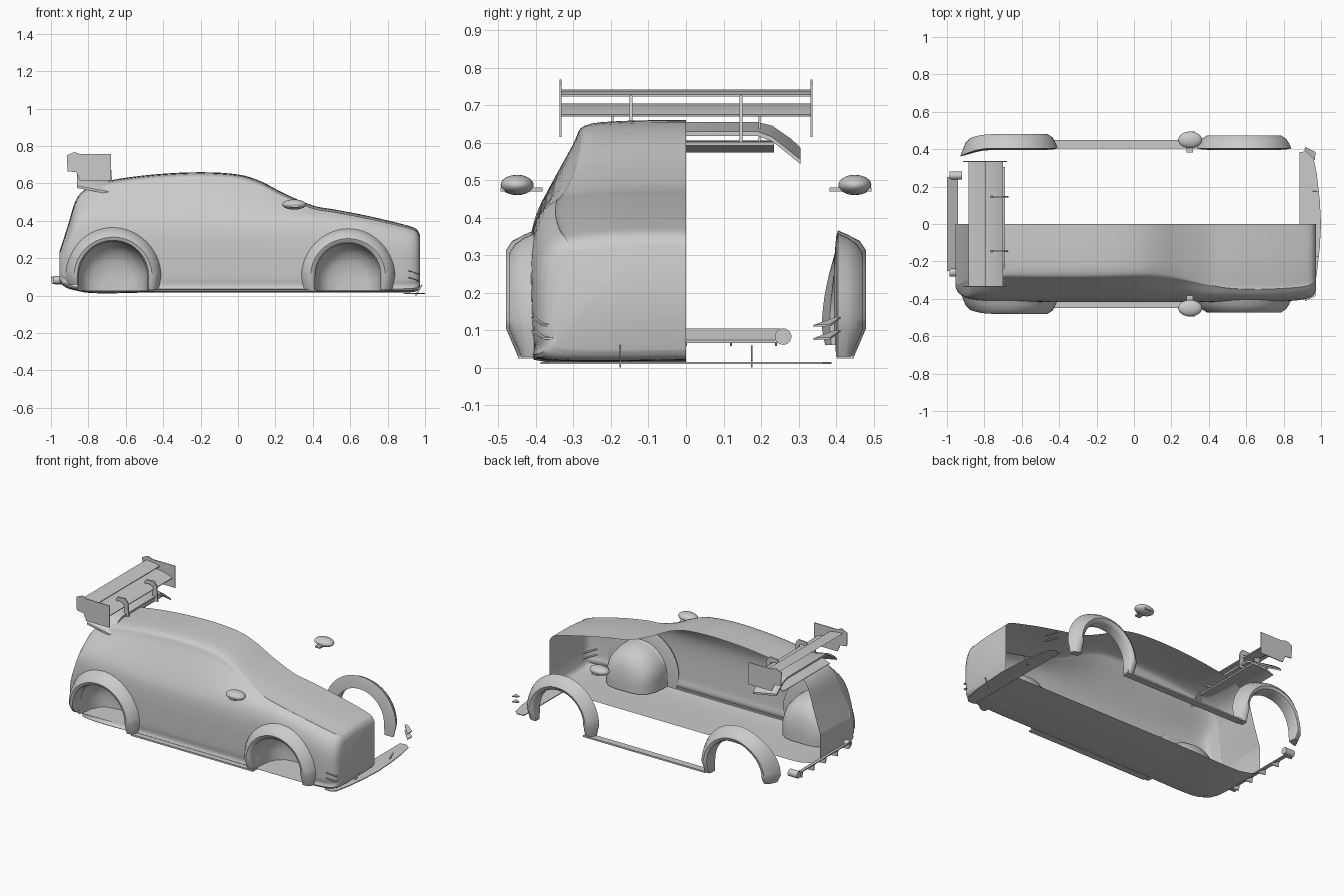
import bpy, bmesh, math

if "Cube" in bpy.data.objects:
    bpy.data.objects.remove(bpy.data.objects["Cube"])


def mesh(name, verts, faces, angle=35):
    me = bpy.data.meshes.new(name)
    me.from_pydata(verts, [], faces)
    bm = bmesh.new()
    bm.from_mesh(me)
    bmesh.ops.recalc_face_normals(bm, faces=bm.faces)
    bm.to_mesh(me)
    bm.free()
    ob = bpy.data.objects.new(name, me)
    bpy.context.collection.objects.link(ob)
    smooth(ob, angle)
    return ob


def smooth(ob, angle=35):
    bpy.ops.object.select_all(action='DESELECT')
    ob.select_set(True)
    bpy.context.view_layer.objects.active = ob
    bpy.ops.object.shade_smooth_by_angle(angle=math.radians(angle))


def loft(name, rings, angle=35):
    """Closed rings joined in a row, with flat caps."""
    n = len(rings[0])
    faces = [(i * n + j, i * n + (j + 1) % n, (i + 1) * n + (j + 1) % n, (i + 1) * n + j)
             for i in range(len(rings) - 1) for j in range(n)]
    faces += [tuple(range(n)), tuple(range((len(rings) - 1) * n, len(rings) * n))]
    return mesh(name, [p for r in rings for p in r], faces, angle)


def slab_y(name, outline, y0, y1):
    """(x, z) outline pushed along y."""
    return loft(name, [[(x, y, z) for x, z in outline] for y in (y0, y1)])


def slab_z(name, outline, z0, z1):
    """(x, y) outline pushed along z."""
    return loft(name, [[(x, y, z) for x, y in outline] for z in (z0, z1)])


def curve(pts, steps):
    """Smooth curve through tuples of any length."""
    out = []
    for i in range(len(pts) - 1):
        a, b, c, d = (pts[max(i - 1, 0)], pts[i], pts[i + 1], pts[min(i + 2, len(pts) - 1)])
        for s in range(steps):
            t = s / steps
            out.append(tuple(q + .5 * t * (r - p + t * (2 * p - 5 * q + 4 * r - w + t * (3 * (q - r) + w - p)))
                             for p, q, r, w in zip(a, b, c, d)))
    return out + [tuple(pts[-1])]


def arch(cx, cz, r, floor, steps=28):
    pts = [(cx + r, floor)]
    pts += [(cx + r * math.cos(math.pi * i / steps), cz + r * math.sin(math.pi * i / steps))
            for i in range(steps + 1)]
    return pts + [(cx - r, floor)]


# Body: sections of x, top z, roof half width, belt z, belt y, side y, bottom z
stations = [
    (-.955, .235, .29, .20, .33, .335, .085), (-.94, .28, .31, .22, .355, .365, .06),
    (-.905, .39, .29, .30, .38, .39, .04), (-.865, .515, .26, .41, .375, .40, .03),
    (-.80, .578, .26, .44, .38, .408, .018), (-.68, .617, .265, .445, .383, .412, .015),
    (-.45, .648, .27, .44, .385, .415, .02), (-.2, .66, .27, .435, .385, .415, .02),
    (0, .648, .265, .43, .385, .415, .02), (.12, .612, .265, .425, .385, .415, .02),
    (.25, .545, .28, .42, .385, .415, .02), (.40, .482, .31, .41, .39, .415, .02),
    (.52, .46, .33, .40, .39, .415, .02), (.70, .425, .335, .37, .392, .415, .02),
    (.88, .382, .325, .33, .38, .405, .02), (.95, .358, .31, .315, .36, .385, .025),
    (.972, .325, .29, .29, .335, .355, .05)]
rings = []
for x, zt, ry, zb, by, sy, bz in curve(stations, 4):
    h = zb - bz
    half = curve([(0, zt), (ry * .6, zt - .002), (ry, zt - .015),
                  (ry + .28 * (by - ry), zt - .3 * (zt - zb)), (by, zb), (sy, zb - .25 * h),
                  (sy, zb - .7 * h), (sy - .008, bz + .04), (sy - .04, bz), (0, bz)], 4)
    rings.append([(x, -y, z) for y, z in half] + [(x, y, z) for y, z in half[-2:0:-1]])
body = loft("body_half_shell", rings, 40)

# Wheel wells: domed pockets cut from the near side
for cx, r, cz in ((.59, .178, .103), (-.67, .185, .105)):
    wells = []
    for y, s in ((-.6, 1), (-.36, 1), (-.29, .95), (-.24, .82), (-.21, .6), (-.20, .3)):
        wells.append([(cx + (x - cx) * s, y, .028 + (z - .028) * s) for x, z in arch(cx, cz, r, .028)])
    cutter = loft("well_cutter", wells)
    cutter.hide_render = True
    m = body.modifiers.new("well", 'BOOLEAN')
    m.operation, m.solver, m.object = 'DIFFERENCE', 'EXACT', cutter
    bpy.context.view_layer.objects.active = body
    while body.modifiers[0] != m:
        bpy.ops.object.modifier_move_to_index(modifier=m.name, index=0)
    bpy.ops.object.modifier_apply(modifier=m.name)
    bpy.data.objects.remove(cutter)

# Keep only the near half, left open in the middle
bm = bmesh.new()
bm.from_mesh(body.data)
bmesh.ops.bisect_plane(bm, geom=bm.verts[:] + bm.edges[:] + bm.faces[:], plane_co=(0, -.0005, 0),
                       plane_no=(0, 1, 0), clear_outer=True)
bm.to_mesh(body.data)
bm.free()

# Wheel arch flares: section of (radius offset, y, y at foot)
section = [(0, .395, .40), (0, .455, .435), (.008, .47, .445), (.025, .477, .445), (.05, .46, .44),
           (.066, .432, .425), (.078, .405, .405), (.06, .40, .40)]


def flare(name, cx, cz, r, side, extra):
    rows = []
    paths = [arch(cx, cz, r + o, .03) for o, _, _ in section]
    for k in range(len(paths[0])):
        foot = k in (0, len(paths[0]) - 1)
        row = []
        for (o, y, yf), path in zip(section, paths):
            x, z = path[k]
            if foot:
                x = cx + (x - cx) * (1 - .9 * o)
                y = yf
            y += extra * (o > .004) * (o < .06) - 1.5 * max(0, -.76 - x) ** 2
            if foot and x < -.7:
                z += .03
            row.append((x, side * y, z))
        rows.append(row)
    loft(name, rows, 40)


for side, word in ((-1, "near"), (1, "far")):
    flare("front_flare_" + word, .588, .105, .175, side, -.005)
    flare("rear_flare_" + word, -.668, .105, .183, side, .003)

    # Side skirt
    slab_z("side_skirt_" + word, [(-.45, side * .403), (.42, side * .403), (.42, side * .448),
                                  (-.45, side * .448)], .024, .034)

    # Door mirror and its arm
    bpy.ops.mesh.primitive_uv_sphere_add(segments=32, ring_count=16, location=(.30, side * .45, .487))
    mirror = bpy.context.object
    mirror.name = "mirror_" + word
    mirror.scale = (.064, .044, .027)
    smooth(mirror, 60)
    slab_z("mirror_arm_" + word, [(.28, side * .383), (.315, side * .383), (.325, side * .495),
                                  (.285, side * .495)], .470, .480)

    # Nose canards, swept back and up
    for z in (.07, .105):
        ins = [(.968, .34, z + .004), (.91, .395, z + .024), (.915, .412, z + .026), (.97, .385, z + .006)]
        loft("canard_" + word, [[(x, side * y, h + t) for x, y, h in ins] for t in (0, .005)])

    # Splitter stay
    slab_y("splitter_stay_" + word, [(.945, .0), (.955, .0), (.986, .055), (.98, .06)],
           side * .173, side * .177)

    # Exhaust pipe
    bpy.ops.mesh.primitive_cylinder_add(vertices=24, radius=.022, depth=.065,
                                        location=(-.953, side * .259, .083), rotation=(0, math.pi / 2, 0))
    bpy.context.object.name = "exhaust_" + word
    smooth(bpy.context.object)

    # Wing end plate and supports
    slab_y("wing_end_plate_" + word,
           [(-.915, .75), (-.875, .768), (-.84, .756), (-.68, .756), (-.68, .615), (-.845, .615),
            (-.865, .66), (-.912, .665)], side * .332, side * .337)
    slab_y("wing_swan_neck_" + word,
           [(-.77, .69), (-.755, .722), (-.70, .725), (-.68, .70), (-.672, .60), (-.71, .60),
            (-.705, .69), (-.74, .70)], side * .142, side * .150)
    slab_y("wing_post_" + word, [(-.79, .695), (-.75, .685), (-.74, .60), (-.78, .60)],
           side * .193, side * .199)

# Front splitter
edge = [(.885, .385), (.93, .388), (.957, .365), (.977, .27), (.993, .13), (1, 0)]
slab_z("front_splitter", edge + [(x, -y) for x, y in edge[-2::-1]], .010, .015)

# Rear diffuser with fins
slab_y("diffuser", [(-.94, .066), (-.998, .098), (-1, .105), (-.94, .074)], -.25, .25)
for i in range(5):
    y = -.24 + .12 * i
    slab_y("diffuser_fin", [(-.94, .07), (-1, .103), (-.995, .062), (-.95, .058)], y - .003, y + .003)

# Two wing blades
slab_y("wing_main_blade", [(-.82, .704), (-.77, .699), (-.72, .684), (-.70, .675), (-.702, .669),
                           (-.75, .67), (-.79, .68)], -.333, .333)
slab_y("wing_upper_blade", [(-.886, .742), (-.83, .737), (-.79, .728), (-.79, .723), (-.84, .725)],
       -.333, .333)

# Roof spoiler with drooping ends, and the lip below it
spoiler = []
for y, front, back in ((-.305, .545, .587), (-.28, .565, .61), (-.23, .605, .645), (-.19, .62, .655),
                       (.19, .62, .655), (.23, .605, .645), (.28, .565, .61), (.305, .545, .587)):
    spoiler.append([(-.69, y, front + .01), (-.86, y, back), (-.86, y, back - .012), (-.69, y, front - .002)])
loft("roof_spoiler", spoiler)
slab_y("spoiler_lip", [(-.86, .58), (-.80, .605), (-.70, .602), (-.70, .592), (-.80, .592), (-.855, .573)],
       -.235, .235)
